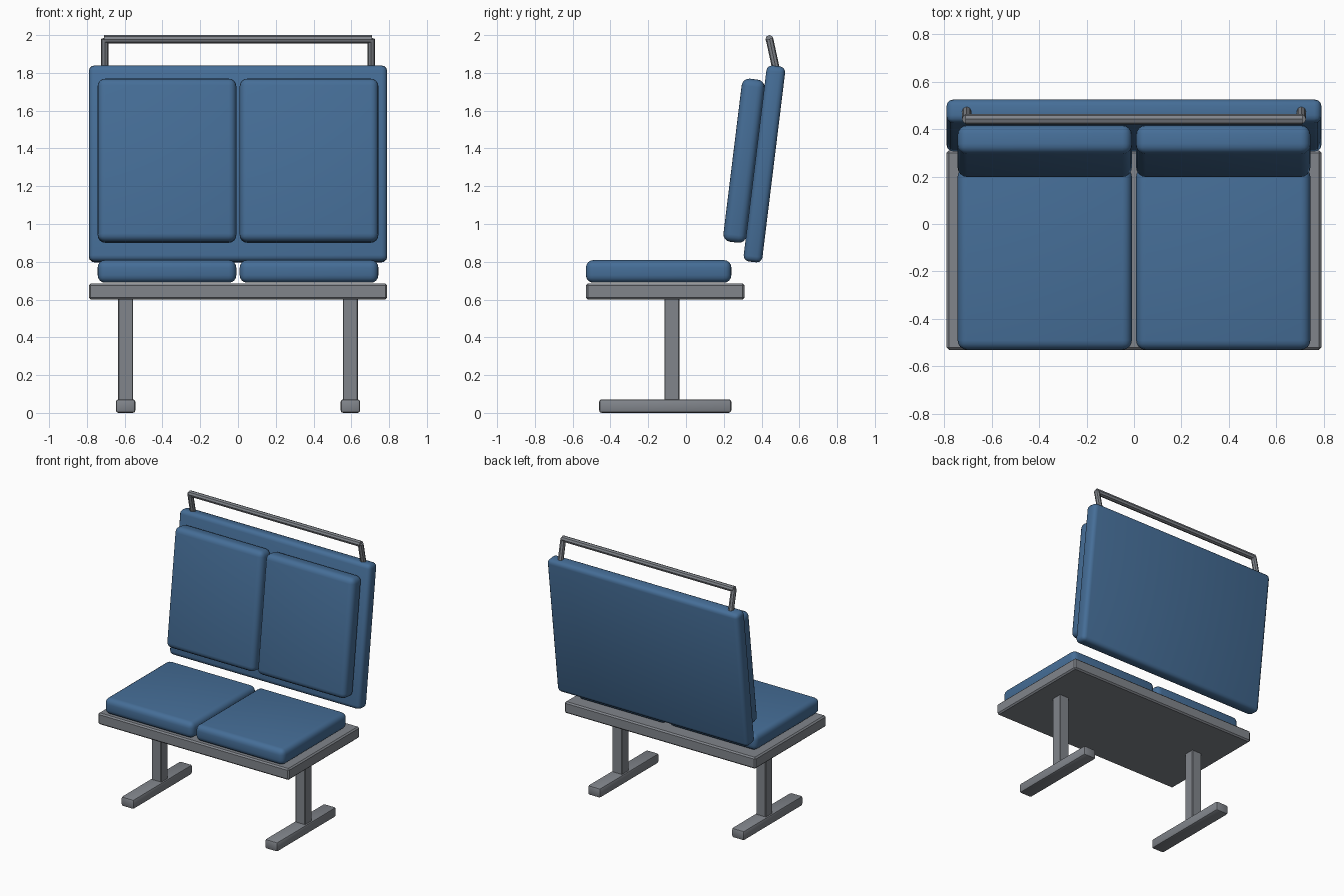
import bpy
import math
from mathutils import Vector

default = bpy.data.objects.get("Cube")
if default:
    bpy.data.objects.remove(default, do_unlink=True)


def make_material(name, color):
    mat = bpy.data.materials.new(name)
    mat.use_nodes = True
    mat.diffuse_color = color
    mat.node_tree.nodes["Principled BSDF"].inputs["Base Color"].default_value = color
    return mat


BLUE = make_material("blue upholstery", (0.06, 0.155, 0.31, 1))
GREY = make_material("grey metal", (0.22, 0.235, 0.26, 1))
TILT = math.radians(-7)


def finish(obj, name, mat):
    obj.name = name
    obj.data.materials.append(mat)
    bpy.ops.object.shade_smooth_by_angle(angle=math.radians(35))


def box(name, center, size, mat, bevel, segments=1, tilt=0.0):
    """Rounded box, leaned about the x axis."""
    bpy.ops.mesh.primitive_cube_add(size=1)
    obj = bpy.context.object
    obj.scale = size
    bpy.ops.object.transform_apply(location=False, rotation=False, scale=True)
    mod = obj.modifiers.new("rounding", "BEVEL")
    mod.width = bevel
    mod.segments = segments
    bpy.ops.object.modifier_apply(modifier=mod.name)
    obj.location = center
    obj.rotation_euler.x = tilt
    finish(obj, name, mat)


def tube(name, start, end, radius, mat):
    """Eight-sided bar between two points."""
    a, b = Vector(start), Vector(end)
    bpy.ops.mesh.primitive_cylinder_add(vertices=8, radius=radius,
                                        depth=(b - a).length, location=(a + b) / 2)
    obj = bpy.context.object
    obj.rotation_euler = (b - a).to_track_quat("Z", "Y").to_euler()
    finish(obj, name, mat)


# Seat base and leaning back panel
box("seat_frame", (0, -0.11, 0.643), (1.58, 0.84, 0.085), GREY, 0.01)
box("back_panel", (0, 0.415, 1.318), (1.58, 0.1, 1.045), BLUE, 0.03, 3, TILT)

for side, s in (("left", 1), ("right", -1)):
    # Cushions
    box(f"{side}_seat_cushion", (s * 0.376, -0.145, 0.749), (0.734, 0.77, 0.12),
        BLUE, 0.04, 4)
    box(f"{side}_back_cushion", (s * 0.376, 0.307, 1.335), (0.734, 0.122, 0.87),
        BLUE, 0.04, 4, TILT)
    # Leg and foot
    box(f"{side}_leg", (s * 0.595, -0.075, 0.33), (0.08, 0.08, 0.56), GREY, 0.004)
    box(f"{side}_foot", (s * 0.595, -0.11, 0.036), (0.104, 0.7, 0.072), GREY, 0.014, 2)
    # Handrail post
    tube(f"{side}_rail_post", (s * 0.705, 0.481, 1.8), (s * 0.705, 0.442, 1.98),
         0.02, GREY)

# Handrail
tube("handrail", (-0.71, 0.442, 1.978), (0.71, 0.442, 1.978), 0.022, GREY)
